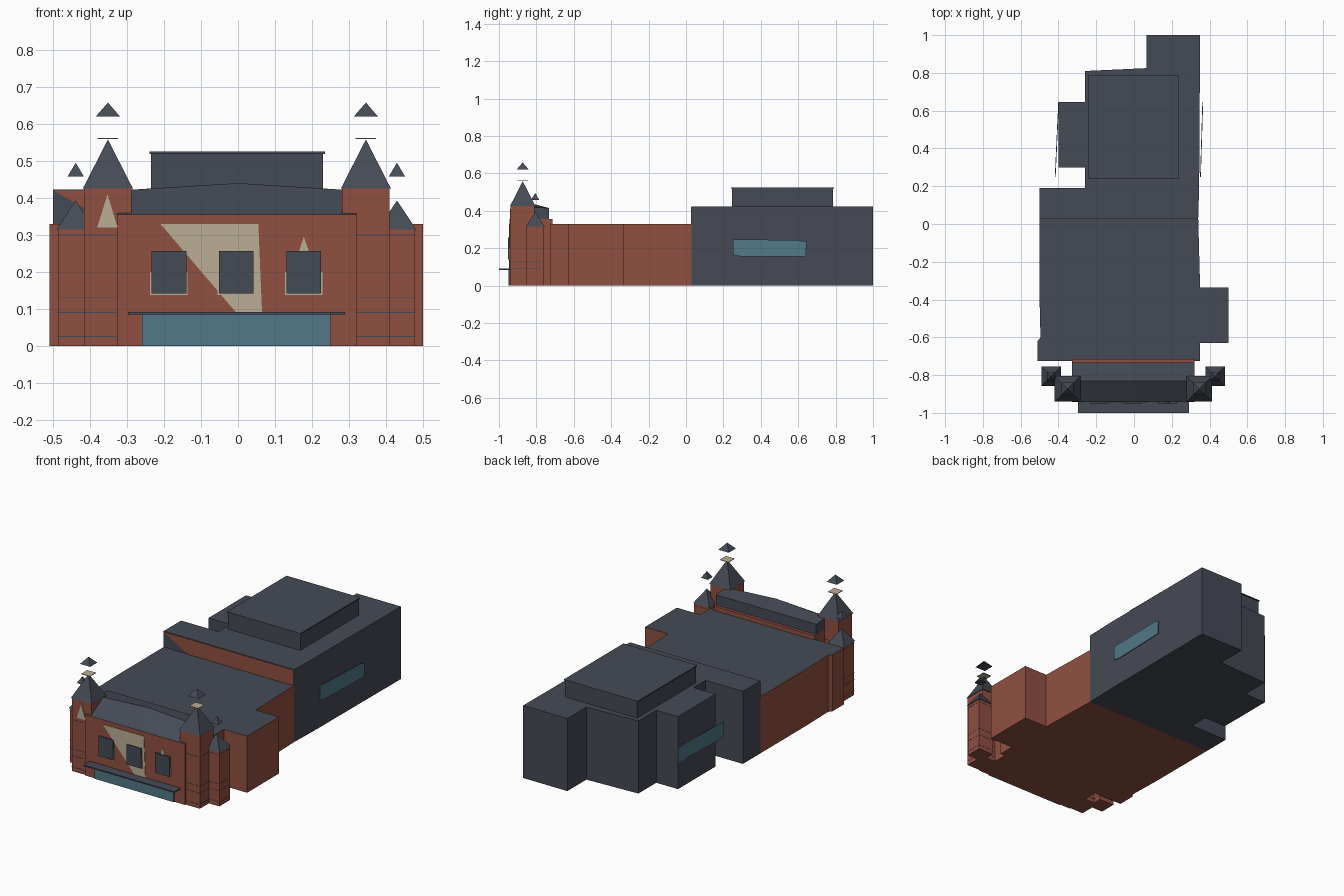
import bpy
import bmesh

cube = bpy.data.objects.get("Cube")
if cube:
    bpy.data.objects.remove(cube, do_unlink=True)


def material(name, rgb):
    m = bpy.data.materials.new(name)
    m.use_nodes = True
    m.diffuse_color = (*rgb, 1)
    m.node_tree.nodes["Principled BSDF"].inputs["Base Color"].default_value = (*rgb, 1)
    return m


BRICK = material("brick red", (0.28, 0.08, 0.052))
SLATE = material("slate grey", (0.06, 0.068, 0.09))
GLASS = material("teal glass", (0.085, 0.19, 0.24))
CREAM = material("cream stone", (0.50, 0.42, 0.30))


def finish(name, bm, side, top=None):
    """Make an object; upward faces take the top material."""
    bmesh.ops.recalc_face_normals(bm, faces=bm.faces)
    for f in bm.faces:
        f.material_index = int(top is not None and f.normal.z > 0.5)
    me = bpy.data.meshes.new(name)
    bm.to_mesh(me)
    bm.free()
    me.materials.append(side)
    if top:
        me.materials.append(top)
    ob = bpy.data.objects.new(name, me)
    bpy.context.collection.objects.link(ob)
    return ob


def sweep(name, points, offset, side, top=None):
    """Extrude a planar outline along an offset."""
    bm = bmesh.new()
    face = bm.faces.new([bm.verts.new(p) for p in points])
    ext = bmesh.ops.extrude_face_region(bm, geom=[face], use_keep_orig=True)
    moved = [g for g in ext["geom"] if isinstance(g, bmesh.types.BMVert)]
    bmesh.ops.translate(bm, verts=moved, vec=offset)
    return finish(name, bm, side, top)


def prism(name, outline, z0, z1, side, top=None):
    return sweep(name, [(x, y, z0) for x, y in outline], (0, 0, z1 - z0), side, top)


def box(name, x0, x1, y0, y1, z0, z1, side, top=None):
    return prism(name, [(x0, y0), (x1, y0), (x1, y1), (x0, y1)], z0, z1, side, top)


def plate(name, outline, y, mat, depth=0.006):
    """Thin front-facing plate whose back lies on the plane y."""
    return sweep(name, [(x, y, z) for x, z in outline], (0, -depth, 0), mat)


def rect(x0, x1, z0, z1):
    return [(x0, z0), (x1, z0), (x1, z1), (x0, z1)]


def pyramid(name, x, y, half, z0, z1):
    bm = bmesh.new()
    base = [bm.verts.new((x + a * half, y + b * half, z0))
            for a, b in ((-1, -1), (1, -1), (1, 1), (-1, 1))]
    tip = bm.verts.new((x, y, z1))
    bm.faces.new(base)
    for i in range(4):
        bm.faces.new((base[i], base[(i + 1) % 4], tip))
    return finish(name, bm, SLATE)


# Long brick hall with a side annex
prism("main_hall", [(-0.5, 0.03), (-0.5, -0.4), (-0.495, -0.6), (-0.51, -0.62),
                    (-0.51, -0.725), (0.35, -0.725), (0.35, -0.63), (0.5, -0.63),
                    (0.5, -0.335), (0.35, -0.335), (0.34, 0.03)], 0, 0.33, BRICK, SLATE)

# Taller rear block
prism("rear_block", [(-0.5, 0.03), (-0.5, 0.19), (-0.26, 0.19), (-0.26, 0.3),
                     (-0.4, 0.3), (-0.4, 0.645), (-0.26, 0.645), (-0.26, 0.81),
                     (0.065, 0.825), (0.065, 1), (0.35, 1), (0.345, 0.2),
                     (0.34, 0.03)], 0, 0.423, SLATE)
plate("rear_block_brick_face", [(-0.34, 0.33), (0.34, 0.33), (0.34, 0.42), (-0.5, 0.42)],
      0.03, BRICK, 0.003)
box("roof_house", -0.235, 0.23, 0.245, 0.785, 0.42, 0.52, SLATE)
box("roof_house_lip", -0.24, 0.235, 0.24, 0.79, 0.519, 0.525, SLATE)

# Glazed strips on both sides of the rear block
for name, xa, xb in (("right_side_glass", -0.419, -0.401), ("left_side_glass", 0.35, 0.362)):
    strip = [(0.25, 0.165), (0.3, 0.155), (0.64, 0.155), (0.645, 0.235), (0.6, 0.243), (0.25, 0.248)]
    sweep(name, [(xa + (xb - xa) * (y - 0.25) / 0.395, y, z) for y, z in strip],
          (0.004, 0, 0), GLASS)

# Front building and its low hipped roof
FRONT = -0.943
box("front_building", -0.327, 0.32, FRONT, -0.715, 0, 0.355, BRICK)
bm = bmesh.new()
rows = []
for x, rise in ((-0.327, 0), (0, 0.02), (0.32, 0)):
    rows.append([bm.verts.new((x, y, z)) for y, z in
                 ((FRONT, 0.355), (-0.83, 0.42 + rise), (-0.732, 0.415), (-0.732, 0.355))])
for a, b in zip(rows, rows[1:]):
    for i in range(4):
        j = (i + 1) % 4
        bm.faces.new((a[i], a[j], b[j], b[i]))
bm.faces.new(rows[0])
bm.faces.new(rows[-1])
finish("front_roof", bm, SLATE)

# Facade details
plate("cream_panel", [(-0.21, 0.33), (0.055, 0.33), (0.065, 0.09), (-0.005, 0.09)],
      FRONT, CREAM, 0.003)
plate("shopfront_glass", rect(-0.26, 0.25, 0, 0.085), FRONT, GLASS)
plate("window_gable", [(0.165, 0.255), (0.192, 0.255), (0.178, 0.295)], FRONT, CREAM, 0.003)
for i, x in enumerate((-0.187, -0.005, 0.178)):
    plate(f"window_surround_{i}", rect(x - 0.051, x + 0.05, 0.138, 0.2), FRONT, CREAM, 0.004)
    plate(f"window_{i}", rect(x - 0.047, x + 0.047, 0.141, 0.257), FRONT, SLATE, 0.009)
box("canopy", -0.297, 0.29, -1, FRONT, 0.084, 0.091, SLATE)

# Corner towers with floating finials
for side, xt, xs in (("right", -0.352, -0.439), ("left", 0.346, 0.43)):
    for kind, x, y, h, top, tip, f0, f1, fh in (
            ("tower", xt, -0.873, 0.064, 0.425, 0.558, 0.62, 0.658, 0.033),
            ("turret", xs, -0.806, 0.048, 0.315, 0.393, 0.458, 0.495, 0.022)):
        name = f"{side}_{kind}"
        box(name, x - h, x + h, y - h, y + h, 0, top, BRICK)
        pyramid(name + "_spire", x, y, h + 0.004, top, tip)
        pyramid(name + "_finial", x, y, fh, f0, f1)
        for i, z in enumerate((0.025, 0.09, 0.13, 0.3)):
            r = h + 0.001
            box(f"{name}_band_{i}", x - r, x + r, y - r, y + r, z - 0.001, z + 0.001, SLATE)
    box(f"{side}_finial_plate", xt - 0.028, xt + 0.028, -0.901, -0.845, 0.559, 0.562, CREAM)
plate("tower_gable", [(-0.381, 0.32), (-0.326, 0.32), (-0.353, 0.41)], -0.937, CREAM, 0.003)
